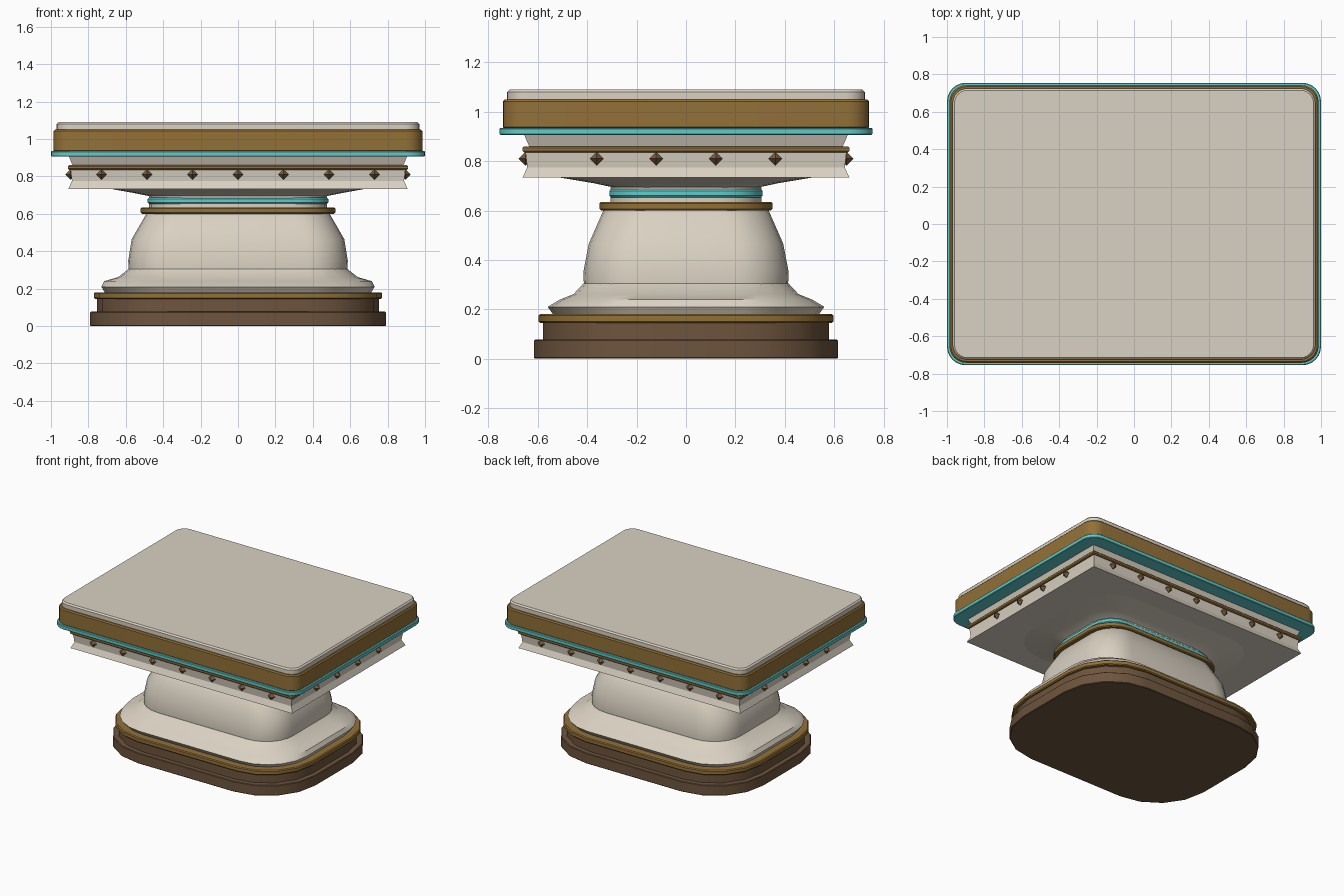
import bpy, bmesh
from math import sin, cos, pi, radians
from mathutils import Matrix

cube = bpy.data.objects.get("Cube")
if cube:
    bpy.data.objects.remove(cube)


def material(name, r, g, b):
    m = bpy.data.materials.new(name)
    m.use_nodes = True
    m.diffuse_color = (r, g, b, 1)
    bsdf = m.node_tree.nodes["Principled BSDF"]
    bsdf.inputs["Base Color"].default_value = (r, g, b, 1)
    return m


cream = material("cream stone", 0.70, 0.64, 0.54)
gold = material("antique gold", 0.29, 0.165, 0.04)
wood = material("dark wood", 0.155, 0.09, 0.047)
teal = material("teal trim", 0.12, 0.60, 0.60)
bronze = material("bronze", 0.19, 0.105, 0.045)


def finish(name, bm, mat, smooth):
    bmesh.ops.recalc_face_normals(bm, faces=bm.faces)
    mesh = bpy.data.meshes.new(name)
    bm.to_mesh(mesh)
    bm.free()
    mesh.materials.append(mat)
    ob = bpy.data.objects.new(name, mesh)
    bpy.context.collection.objects.link(ob)
    if smooth:
        bpy.ops.object.select_all(action='DESELECT')
        ob.select_set(True)
        bpy.context.view_layer.objects.active = ob
        bpy.ops.object.shade_smooth_by_angle(angle=radians(smooth))
    return ob


def outline(hx, hy, r, seg):
    """Rounded rectangle, counter-clockwise."""
    pts = []
    for k, (sx, sy) in enumerate([(1, 1), (-1, 1), (-1, -1), (1, -1)]):
        for i in range(seg + 1):
            a = pi / 2 * (k + (i / seg if seg else 0))
            pts.append((sx * (hx - r) + r * cos(a), sy * (hy - r) + r * sin(a)))
            if not seg:
                pts[-1] = (sx * hx, sy * hy)
    return pts


def loft(name, mat, rings, seg, smooth=35):
    """Skin through rings of (half width, half depth, corner radius, height)."""
    bm = bmesh.new()
    loops = [[bm.verts.new((x, y, z)) for x, y in outline(hx, hy, r, seg)]
             for hx, hy, r, z in rings]
    for low, high in zip(loops, loops[1:]):
        n = len(low)
        for i in range(n):
            j = (i + 1) % n
            bm.faces.new((low[i], low[j], high[j], high[i]))
    bm.faces.new(loops[0][::-1])
    bm.faces.new(loops[-1])
    return finish(name, bm, mat, smooth)


def band(name, mat, hx, hy, r, z0, z1, seg, bevel=0.006):
    """Straight-sided slab with small chamfers."""
    b = bevel
    inner = (hx - b, hy - b, max(r - b, 0))
    outer = (hx, hy, r)
    return loft(name, mat, [inner + (z0,), outer + (z0 + b,),
                            outer + (z1 - b,), inner + (z1,)], seg, 30)


# Stepped wooden base
band("base_step", wood, 0.79, 0.615, 0.40, 0, 0.077, 4, 0.004)
band("base_riser", wood, 0.755, 0.58, 0.38, 0.07, 0.15, 4, 0.004)
band("base_gold_band", gold, 0.77, 0.597, 0.37, 0.145, 0.18, 4)

# Flared foot and bulging pedestal
loft("pedestal_foot", cream, [
    (0.71, 0.535, 0.32, 0.175), (0.73, 0.56, 0.32, 0.21),
    (0.715, 0.51, 0.30, 0.24), (0.64, 0.455, 0.26, 0.262),
    (0.585, 0.415, 0.22, 0.305)], 5)
loft("pedestal_body", cream, [
    (0.585, 0.413, 0.22, 0.29), (0.587, 0.416, 0.22, 0.35),
    (0.568, 0.394, 0.21, 0.465), (0.49, 0.335, 0.19, 0.60),
    (0.48, 0.32, 0.18, 0.61)], 6, 45)

# Neck with its collars
band("neck_gold_band", gold, 0.52, 0.35, 0.20, 0.60, 0.635, 4)
band("neck", cream, 0.475, 0.305, 0.18, 0.62, 0.70, 4)
band("neck_teal_collar", teal, 0.483, 0.31, 0.16, 0.653, 0.688, 4, 0.008)

# Concave flare up to the underside of the top
loft("capital_flare", cream, [
    (0.45, 0.285, 0.17, 0.68), (0.475, 0.30, 0.18, 0.695),
    (0.55, 0.37, 0.21, 0.71), (0.69, 0.52, 0.27, 0.735)], 6)

# Square frieze with cove mouldings
loft("frieze", cream, [
    (0.907, 0.662, 0, 0.733), (0.888, 0.643, 0, 0.775),
    (0.895, 0.65, 0, 0.835), (0.885, 0.635, 0, 0.86),
    (0.905, 0.657, 0, 0.91)], 0, 0)
band("frieze_gold_band", gold, 0.91, 0.662, 0, 0.835, 0.86, 0)

# Tabletop layers
band("top_teal_trim", teal, 1.0, 0.755, 0.10, 0.906, 0.935, 6, 0.004)
band("top_gold_edge", gold, 0.987, 0.742, 0.09, 0.93, 1.05, 6, 0.008)
band("top_slab", cream, 0.97, 0.725, 0.08, 1.04, 1.09, 6, 0.01)

# Pyramid studs around the frieze
spots = []
for s in (-1, 1):
    spots += [((i - 3) * 0.243, s * 0.65) for i in range(7)]
    spots += [(s * 0.895, (i - 1.5) * 0.241) for i in range(4)]
bm = bmesh.new()
for x, y in spots:
    made = bmesh.ops.create_uvsphere(bm, u_segments=4, v_segments=2, radius=0.028)
    bmesh.ops.translate(bm, verts=made["verts"], vec=(x, y, 0.81))
finish("frieze_studs", bm, bronze, 0)
